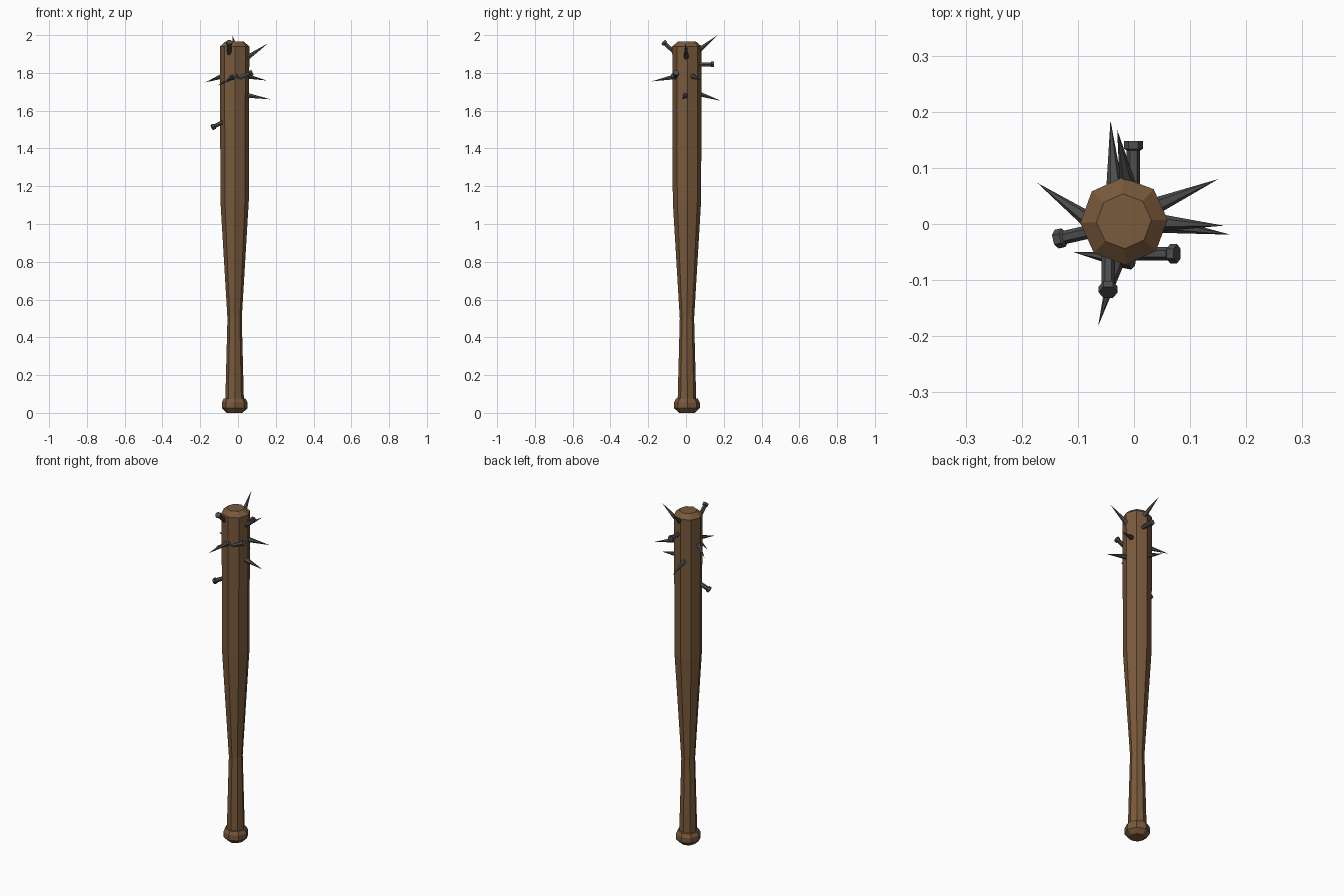
import bpy, bmesh, math
from mathutils import Vector

if "Cube" in bpy.data.objects:
    bpy.data.objects.remove(bpy.data.objects["Cube"])


def material(name, rgb):
    m = bpy.data.materials.new(name)
    m.diffuse_color = (*rgb, 1)
    m.use_nodes = True
    m.node_tree.nodes["Principled BSDF"].inputs["Base Color"].default_value = m.diffuse_color
    return m


WOOD = material("brown wood", (0.19, 0.1, 0.045))
IRON = material("dark iron", (0.075, 0.075, 0.075))


def lathe(name, profile, sides, mat, start=(0, 0, 0), direction=(0, 0, 1), turn=0.0):
    """Flat-shaded solid from (radius, height) rings along a direction."""
    rot = Vector(direction).to_track_quat('Z', 'Y')
    bm = bmesh.new()
    rings = []
    for r, h in profile:
        angles = [turn + math.tau * i / sides for i in range(sides)] if r else [0]
        rings.append([bm.verts.new(Vector(start) + rot @ Vector((r * math.cos(a), r * math.sin(a), h)))
                      for a in angles])
    for a, b in zip(rings, rings[1:]):
        for i in range(sides):
            j = (i + 1) % sides
            bm.faces.new((a[i], a[j], b[0]) if len(b) == 1 else (a[i], a[j], b[j], b[i]))
    bm.faces.new(rings[0][::-1])
    if len(rings[-1]) > 1:
        bm.faces.new(rings[-1])
    me = bpy.data.meshes.new(name)
    bm.to_mesh(me)
    bm.free()
    me.materials.append(mat)
    ob = bpy.data.objects.new(name, me)
    bpy.context.collection.objects.link(ob)
    return ob


# Wooden bat: knob, tapered handle, barrel and chamfered end
lathe("bat", [(0.042, 0), (0.068, 0.025), (0.068, 0.055), (0.058, 0.075), (0.049, 0.075),
              (0.038, 0.5), (0.075, 1.12), (0.078, 1.94), (0.049, 1.965)],
      8, WOOD, (-0.018, 0.005, 0), turn=math.radians(2))

# Nail points sticking out: (surface point, tip)
spikes = [
    ((-0.035, 0.072, 1.688), (-0.042, 0.185, 1.652)),
    ((-0.012, 0.075, 1.925), (-0.03, 0.168, 2.0)),
    ((0.045, 0.035, 1.782), (0.15, 0.08, 1.76)),
    ((0.055, 0.002, 1.885), (0.16, -0.003, 1.957)),
    ((0.055, -0.002, 1.68), (0.172, -0.019, 1.66)),
    ((-0.085, 0.01, 1.782), (-0.172, 0.073, 1.75)),
    ((-0.03, -0.065, 1.778), (-0.064, -0.182, 1.755)),
    ((-0.025, -0.063, 1.775), (-0.108, -0.05, 1.733)),
]
for n, (base, tip) in enumerate(spikes):
    d = Vector(tip) - Vector(base)
    length = d.length
    lathe(f"nail_point_{n + 1}", [(0.015, -0.025), (0.014, 0), (0, length)], 6, IRON, base, d)

# Nail heads: (surface point, centre of outer face)
heads = [
    ((-0.001, 0.07, 1.845), (-0.001, 0.148, 1.845)),
    ((-0.08, -0.014, 1.54), (-0.138, -0.027, 1.511)),
    ((-0.046, -0.062, 1.91), (-0.046, -0.122, 1.964)),
    ((0.01, -0.053, 1.772), (0.077, -0.053, 1.803)),
]
for n, (base, end) in enumerate(heads):
    d = Vector(end) - Vector(base)
    length = d.length
    lathe(f"nail_head_{n + 1}", [(0.012, -0.025), (0.012, length - 0.017), (0.017, length - 0.014),
                                 (0.017, length)], 6, IRON, base, d)
